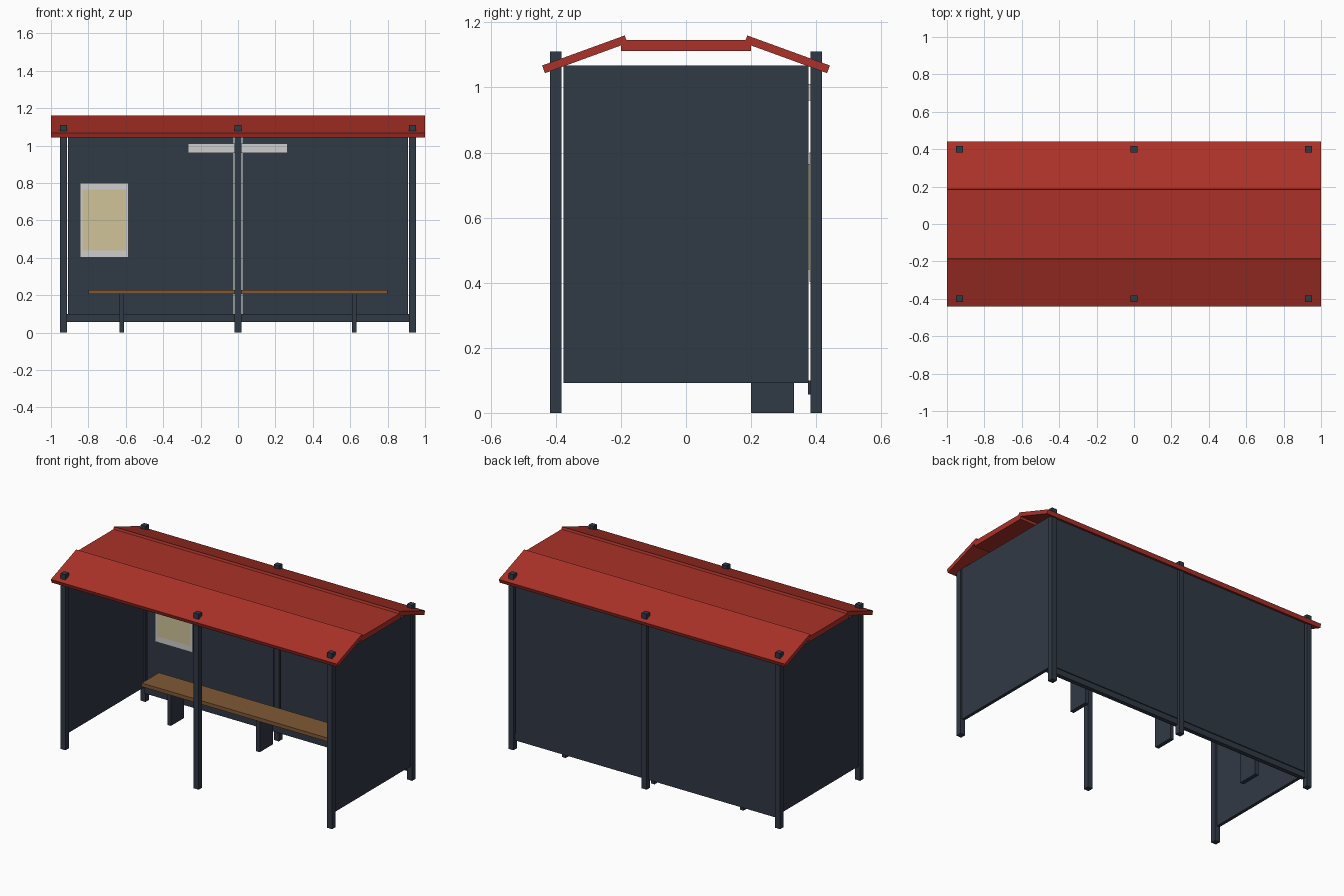
import bpy
import math

if "Cube" in bpy.data.objects:
    bpy.data.objects.remove(bpy.data.objects["Cube"])


def material(name, color):
    m = bpy.data.materials.new(name)
    m.diffuse_color = (*color, 1)
    m.use_nodes = True
    m.node_tree.nodes["Principled BSDF"].inputs["Base Color"].default_value = m.diffuse_color
    return m


STEEL = material("dark slate", (0.030, 0.041, 0.060))
RED = material("roof red", (0.402, 0.031, 0.021))
WOOD = material("bench wood", (0.215, 0.098, 0.036))
GREY = material("light grey", (0.61, 0.61, 0.61))
CREAM = material("poster cream", (0.63, 0.55, 0.32))


def box(name, x, y, z, mat, tilt=0.0):
    """Box from (min, max) ranges, optionally tilted about its own x axis."""
    rs = (x, y, z)
    half = [(r[1] - r[0]) / 2 for r in rs]
    verts = [(sx * half[0], sy * half[1], sz * half[2])
             for sx in (-1, 1) for sy in (-1, 1) for sz in (-1, 1)]
    faces = [(0, 1, 3, 2), (4, 6, 7, 5), (0, 4, 5, 1),
             (2, 3, 7, 6), (0, 2, 6, 4), (1, 5, 7, 3)]
    me = bpy.data.meshes.new(name)
    me.from_pydata(verts, [], faces)
    me.materials.append(mat)
    ob = bpy.data.objects.new(name, me)
    ob.location = [(r[0] + r[1]) / 2 for r in rs]
    ob.rotation_euler.x = tilt
    bpy.context.collection.objects.link(ob)
    return ob


# six posts poking through the roof
for y, row in ((-0.4, "front"), (0.4, "back")):
    for x, side in ((-0.933, "left"), (0, "middle"), (0.933, "right")):
        box(f"{row}_{side}_post", (x - 0.0175, x + 0.0175),
            (y - 0.0175, y + 0.0175), (0, 1.11), STEEL)

# side walls and back wall panels
for s, side in ((-1, "left"), (1, "right")):
    box(f"{side}_side_wall", (s * 0.933 - 0.01, s * 0.933 + 0.01),
        (-0.377, 0.377), (0.092, 1.067), STEEL)
    a, b = sorted((s * 0.024, s * 0.908))
    box(f"{side}_back_panel", (a, b), (0.388, 0.408), (0.092, 1.067), STEEL)
box("back_bottom_rail", (-0.916, 0.916), (0.375, 0.402), (0.057, 0.1), STEEL)

# roof: flat centre slab and two sloping slabs
box("roof_centre", (-1, 1), (-0.2, 0.2), (1.112, 1.146), RED)
for s, side in ((-1, "front"), (1, "back")):
    box(f"{side}_roof_slope", (-1, 1), (s * 0.311 - 0.135, s * 0.311 + 0.135),
        (1.0895, 1.1145), RED, tilt=-s * math.radians(20))

# bench
box("bench_seat", (-0.8, 0.8), (0.18, 0.352), (0.205, 0.228), WOOD)
for x in (-0.622, 0, 0.622):
    box("bench_leg", (x - 0.0125, x + 0.0125), (0.2, 0.332), (0, 0.206), STEEL)

# poster and sign on the back wall
box("poster_frame", (-0.845, -0.585), (0.379, 0.3885), (0.402, 0.8), GREY)
box("poster_sheet", (-0.832, -0.598), (0.377, 0.380), (0.44, 0.765), CREAM)
box("sign_plate", (-0.266, 0.264), (0.374, 0.3885), (0.96, 1.01), GREY)
